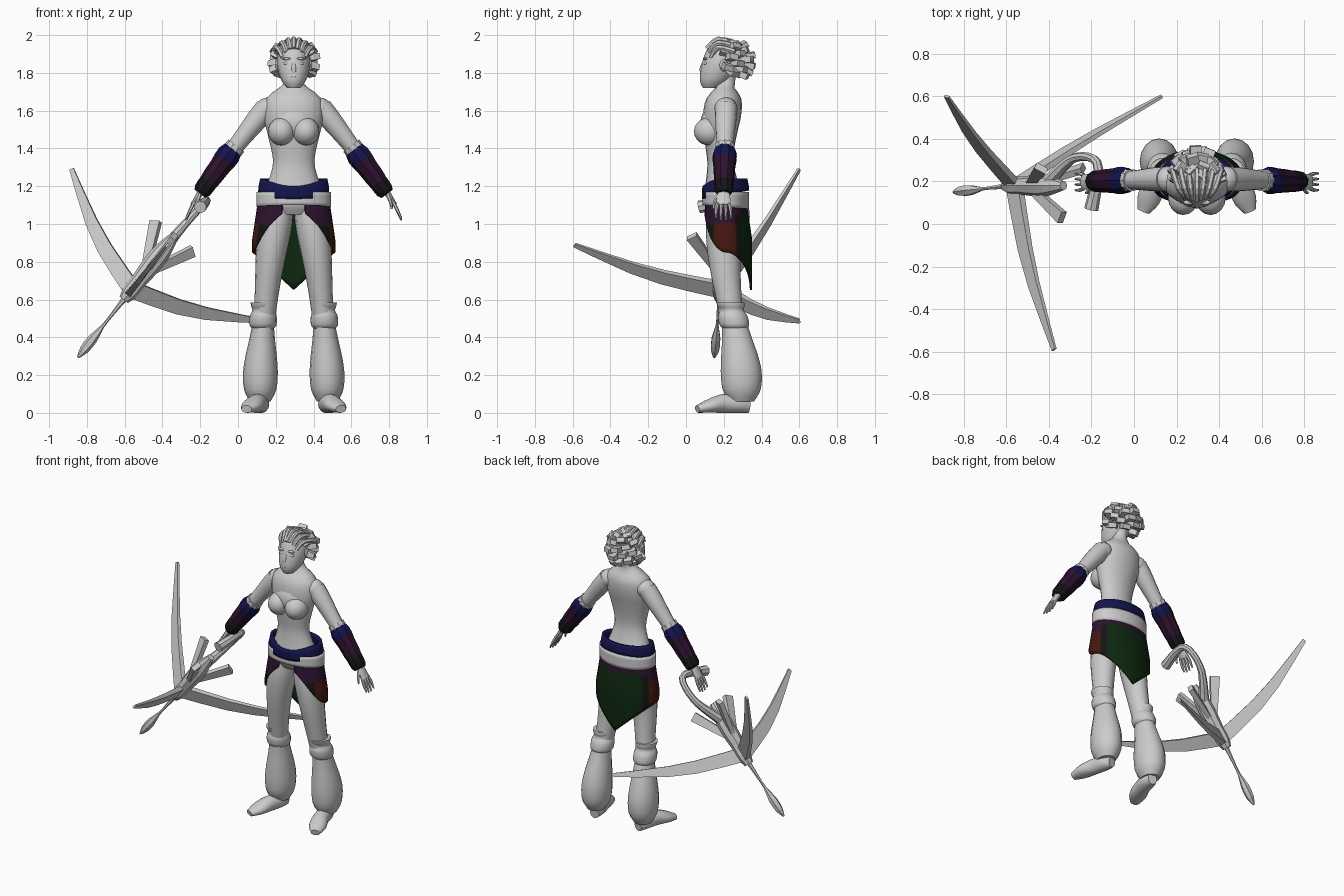
import bpy, bmesh, random
from math import sin, cos, pi, radians
from mathutils import Vector, Matrix

cube = bpy.data.objects.get("Cube")
if cube:
    bpy.data.objects.remove(cube)
random.seed(4)
FIGURE_X = 0.295  # the figure stands beside the weapon


def material(name, red, green, blue):
    mat = bpy.data.materials.new(name)
    mat.use_nodes = True
    mat.diffuse_color = (red, green, blue, 1)
    mat.node_tree.nodes["Principled BSDF"].inputs["Base Color"].default_value = mat.diffuse_color
    return mat


GREY = material("pale grey", .6, .6, .6)
BLUE = material("navy blue", .007, .007, .075)
PURPLE = material("dark purple", .026, .006, .028)
RED = material("rust red", .06, .009, .005)
GREEN = material("forest green", .004, .021, .005)
BLACK = material("soft black", .007, .007, .007)


def through(*keys):
    """Smooth function of t in [0, 1] passing evenly through numbers or points."""
    keys = [Vector(key) if isinstance(key, tuple) else key for key in keys]
    last = len(keys) - 1

    def at(t):
        i = min(int(t * last), last - 1)
        f = t * last - i
        a, b, c, d = (keys[min(max(i + step, 0), last)] for step in (-1, 0, 1, 2))
        return b + ((c - a) * f + (a * 2 - b * 5 + c * 4 - d) * f * f + (b * 3 - a - c * 3 + d) * f ** 3) / 2
    return at


def finish(name, bm, mats, offset=FIGURE_X, smooth=True, thick=0):
    bmesh.ops.recalc_face_normals(bm, faces=bm.faces)
    mesh = bpy.data.meshes.new(name)
    bm.to_mesh(mesh)
    bm.free()
    for mat in mats:
        mesh.materials.append(mat)
    if smooth:
        mesh.shade_smooth()
        mesh.set_sharp_from_angle(angle=radians(45))
    part = bpy.data.objects.new(name, mesh)
    part.location.x = offset
    bpy.context.collection.objects.link(part)
    if thick:
        part.modifiers.new("Thickness", 'SOLIDIFY').thickness = thick


def tube(name, path, wide, deep=None, steps=14, sides=16, side=1, ref=(0, 1, 0),
         level=False, smooth=True, mats=(GREY,), offset=FIGURE_X):
    """Loft ellipses along a path; deep is the radius along ref."""
    deep = deep or wide
    bm = bmesh.new()
    box = sides == 4
    turn, grow = (pi / 4, 2 ** .5) if box else (0, 1)
    times = [i / steps for i in range(steps + 1)]
    points = [Vector((path(t).x * side, path(t).y, path(t).z)) for t in times]
    rings = []
    for i, t in enumerate(times):
        ahead = points[min(i + 1, steps)] - points[max(i - 1, 0)]
        ahead = Vector((0, 0, 1)) if level else ahead.normalized()
        u = Vector(ref).cross(ahead).normalized() * wide(t) * grow
        v = ahead.cross(u).normalized() * deep(t) * grow
        angles = [turn + 2 * pi * j / sides for j in range(sides)]
        rings.append([bm.verts.new(points[i] + u * cos(a) + v * sin(a)) for a in angles])
    for i in range(steps):
        for j in range(sides):
            n = (j + 1) % sides
            face = bm.faces.new((rings[i][j], rings[i][n], rings[i + 1][n], rings[i + 1][j]))
            face.material_index = i * len(mats) // steps
    bm.faces.new(rings[0])
    bm.faces.new(rings[-1]).material_index = len(mats) - 1
    finish(name, bm, mats, offset, smooth and not box)


def ball(name, centre, radii, side=1):
    bm = bmesh.new()
    x, y, z = centre
    place = Matrix.Translation((x * side, y, z)) @ Matrix.Diagonal((*radii, 1))
    bmesh.ops.create_uvsphere(bm, u_segments=16, v_segments=10, radius=1, matrix=place)
    finish(name, bm, [GREY])


def drape(name, start, top, hem, radius, mats, rule=lambda angle, z: 0, rows=4, thick=.012):
    """Cloth around the hips; top and hem depend on c, which is 1 in front and -1 behind."""
    bm = bmesh.new()
    columns = 44
    grid = []
    for i in range(columns + 1):
        a = radians(start + (360 - 2 * start) * i / columns)
        c = cos(a)
        heights = [top(c) + (hem(c) - top(c)) * j / rows for j in range(rows + 1)]
        grid.append([bm.verts.new((radius(z)[0] * sin(a), .21 - radius(z)[1] * c, z)) for z in heights])
    for i, (one, two) in enumerate(zip(grid, grid[1:])):
        angle = start + (360 - 2 * start) * (i + .5) / columns
        for j in range(rows):
            face = bm.faces.new((one[j], one[j + 1], two[j + 1], two[j]))
            face.material_index = rule(min(angle, 360 - angle), face.calc_center_median().z)
    bmesh.ops.remove_doubles(bm, verts=bm.verts, dist=.0001)
    finish(name, bm, mats, thick=thick)


# Torso, neck and head
girth = through(.13, .165, .16, .13, .11, .12, .14, .16, .145, .05, .046)
tube("torso", through((0, .21, 1.05), (0, .18, 1.4), (0, .215, 1.8)), girth,
     lambda t: max(.05, girth(t) * .63), steps=30, sides=20, level=True)
ball("chest", (0, .155, 1.53), (.12, .08, .1))
skull = through(.035, .062, .08, .088, .085, .07, .03)
tube("head", through((0, .132, 1.72), (0, .19, 1.85), (0, .21, 1.97)), skull,
     lambda t: skull(t) * 1.2, level=True)
tube("nose", through((0, .1, 1.87), (0, .085, 1.83), (0, .09, 1.8)), through(.008, .012, .016),
     steps=4, sides=8, level=True)
for name, z in (("upper_lip", 1.783), ("lower_lip", 1.77)):
    ball(name, (0, .085, z), (.024, .012, .008))

# Hair: braids over the scalp and blocky locks fanning out of it
for i in range(-3, 4):
    x = i * .024
    dip = 9 * x * x
    tube("braid", through((x * .8, .11 + abs(x) * .3, 1.93 - dip), (x * 1.2, .17, 1.98 - dip),
                          (x * 1.6, .26, 1.96 - dip)),
         lambda t: .014, steps=6, sides=6, ref=(0, 0, 1), smooth=False)
count = 56
for i in range(count):
    z = 1 - (2 * i + 1) / count
    flat, spin = (1 - z * z) ** .5, i * pi * (3 - 5 ** .5)
    out = Vector((cos(spin) * flat, sin(spin) * flat, z))
    if z < -.65 or out.y < -.55 or (out.y < -.15 and z < .5):
        continue
    root = Vector((0, .21, 1.86)) + out * .06
    tip = root + (out * .075 + Vector((0, .03, -.005))) * random.uniform(.75, 1)
    tube("hair_lock", through(root, tip), through(.015, .028, .026), through(.012, .019, .015),
         steps=2, sides=4, ref=(.1, .3, 1))


# Skirt, sash and belt
def skirt_hem(c):
    return .85 + (.23 * c * c if c > 0 else -.2 * (1 - (1 - min(1, c * c)) ** .5))


def skirt_colour(angle, z):
    if z > 1.05:
        return 0
    if angle > 128:
        return 2
    if angle > 114 or (angle < 62 and z < 1):
        return 3
    return 0 if z > 1 else 1


def skirt_radius(z):
    flare = min(1, (1.12 - z) * 5) * .03
    return .19 + flare, .11 + flare


def belt_radius(z):
    taper = max(0, z - 1.19) * .2
    return .188 - taper, .125 - taper


drape("skirt", 18, lambda c: 1.12, skirt_hem, skirt_radius, [PURPLE, RED, GREEN, BLACK], skirt_colour, rows=12)
drape("sash", 0, lambda c: 1.17, lambda c: 1.09 + .01 * c, lambda z: (.197, .123), [GREY])
drape("belt", 0, lambda c: 1.24 - .04 * max(0, c) ** 3, lambda c: 1.155 - .022 * c, belt_radius,
      [BLUE], thick=.02)

# Everything paired left and right
arm = through((.145, .212, 1.615), (.335, .205, 1.375), (.495, .2, 1.16))
foot = through((.165, .335, .036), (.195, .2, .05), (.25, .06, .02))
thigh = through(.08, .09, .077, .062, .055)
guard = through(.068, .066, .058, .07, .073, .07, .057)
trouser = through(.058, .068, .084, .092, .085, .055)
for side, word in ((1, "left_"), (-1, "right_")):
    ball(word + "breast", (.064, .125, 1.49), (.072, .083, .075), side)
    ball(word + "shoulder", (.137, .211, 1.612), (.062, .061, .058), side)
    ball(word + "ear", (.088, .2, 1.84), (.01, .022, .032), side)
    ball(word + "eye", (.036, .106, 1.85), (.019, .012, .009), side)
    ball(word + "brow", (.037, .102, 1.875), (.026, .012, .007), side)
    tube(word + "arm", arm, through(.058, .057, .048, .042, .042, .038, .024), side=side)
    tube(word + "cuff", lambda t: arm(.42 + t / 8), lambda t: .053, steps=2, sides=10, side=side, smooth=False)
    tube(word + "bracer", lambda t: arm(.46 + .54 * t), through(.054, .067, .06, .057, .055, .05, .051, .037),
         steps=9, sides=9, side=side, smooth=False, mats=[BLUE] * 2 + [PURPLE] * 4 + [BLACK] * 3)
    tube(word + "palm", through((.485, .2, 1.18), (.535, .198, 1.1)), through(.018, .013),
         through(.026, .037, .038), steps=4, sides=10, side=side)
    for i in range(4):
        y, spread = .168 + .02 * i, (i - 1.5) * .006
        reach = .04 + .012 * sin(i)
        tube(word + "finger", through((.53, y, 1.11), (.55, y + spread, 1.07), (.57, y + spread, 1.07 - reach)),
             through(.01, .009, .005), steps=4, sides=6, side=side)
    tube(word + "thumb", through((.5, .175, 1.15), (.513, .15, 1.115), (.52, .147, 1.08)),
         through(.012, .006), steps=4, sides=6, side=side)
    tube(word + "leg", through((.08, .21, 1.12), (.125, .205, .8), (.16, .25, .45)), thigh,
         lambda t: thigh(t) * 1.1, side=side, level=True)
    tube(word + "knee_guard", through((.16, .235, .585), (.163, .26, .445)), guard,
         lambda t: guard(t) * 1.1, steps=18, side=side, level=True)
    tube(word + "trouser", through((.163, .26, .46), (.175, .29, .25), (.178, .295, .06)), trouser,
         lambda t: trouser(t) * 1.18, side=side, level=True)
    tube(word + "foot", foot, through(.03, .048, .05, .055, .03), lambda t: foot(t).z,
         side=side, ref=(0, 0, 1))

# Three-limbed weapon, laid out around its own slanted axis
HUB, AXIS = Vector((-.58, .18, .63)), Vector((.62, 0, .78)).normalized()


def spot(along, outward=0, turn=0):
    ray = Matrix.Rotation(radians(turn), 3, AXIS) @ Vector((0, -1, 0))
    return HUB + AXIS * along + ray * outward


tube("stock", through(spot(-.04), spot(.4)), through(.028, .043, .043, .05, .05, .035, .022),
     sides=8, smooth=False, offset=0)
tube("tail_spike", through(spot(0), spot(-.43, .03)), through(.022, .014, .01, .009, .026, .024, .006),
     steps=12, sides=6, smooth=False, offset=0)
tube("handle", through((-.4, .2, .86), (-.28, .31, 1), (-.17, .28, 1.12), (-.2, .07, 1.09)),
     through(.034, .022, .022, .034), sides=8, ref=(-.78, 0, .62), smooth=False, offset=0)
for word, turn in (("front_", 0), ("side_", 123), ("upper_", -123)):
    tube(word + "limb", through(spot(.03, 0, turn), spot(.14, .38, turn), spot(.33, .77, turn)),
         through(.017, .006), through(.045, .037, .012), steps=5, sides=4, ref=AXIS, offset=0)
    tube(word + "prong", through(spot(.17, .02, turn), spot(.39, .15, turn)),
         through(.014, .016), through(.02, .03), steps=2, sides=4, ref=AXIS, offset=0)
